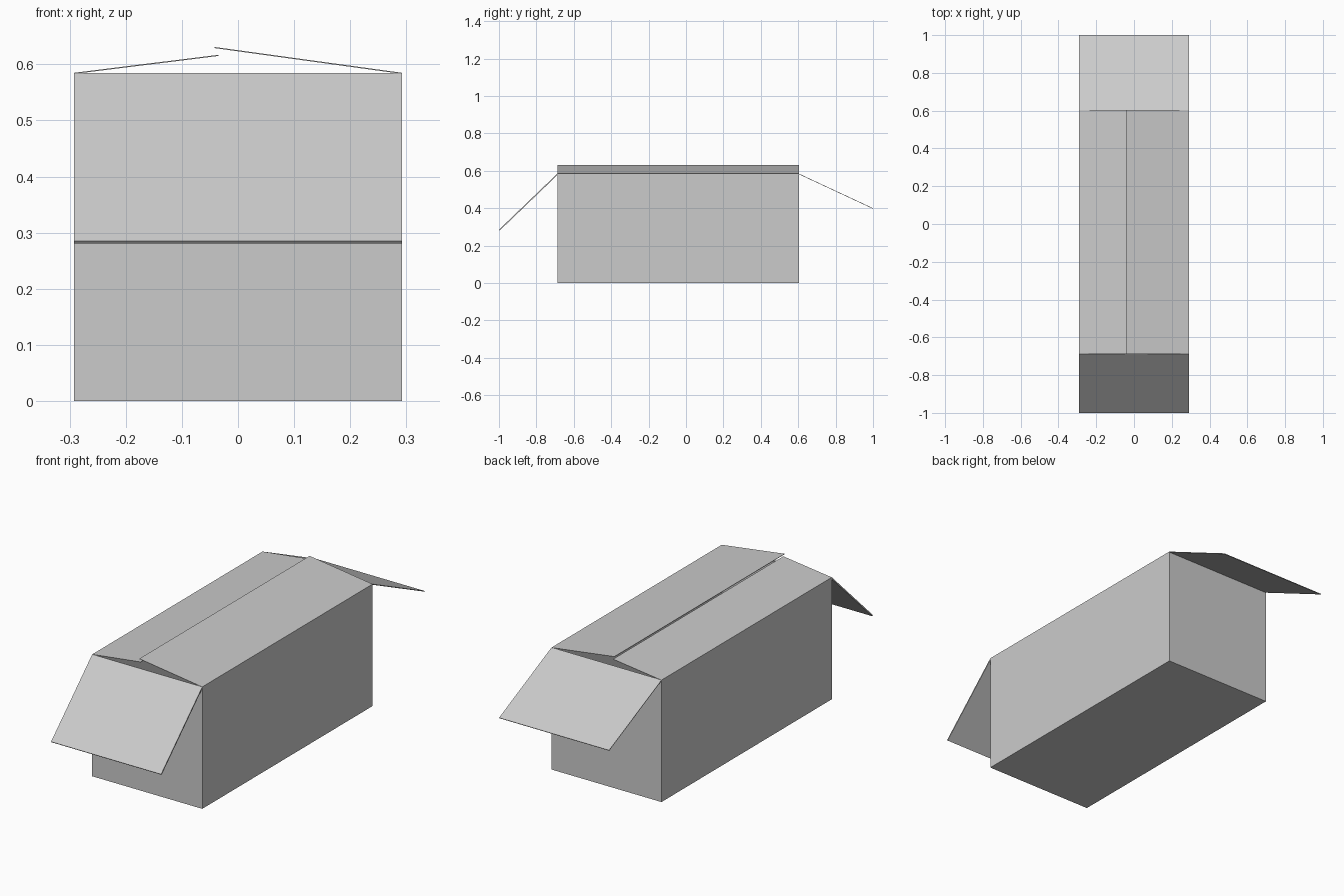
import bpy

cube = bpy.data.objects.get("Cube")
if cube:
    bpy.data.objects.remove(cube, do_unlink=True)

W, FRONT, BACK, H = 0.292, -0.688, 0.603, 0.585

card = bpy.data.materials.new("grey_card")
card.use_nodes = True
grey = (0.6, 0.6, 0.6, 1)
card.diffuse_color = grey
card.node_tree.nodes["Principled BSDF"].inputs["Base Color"].default_value = grey


def sheet(name, verts, faces, thickness=0.003):
    """Thin card panel, thickened inwards."""
    mesh = bpy.data.meshes.new(name)
    mesh.from_pydata(verts, [], faces)
    mesh.materials.append(card)
    obj = bpy.data.objects.new(name, mesh)
    bpy.context.collection.objects.link(obj)
    mod = obj.modifiers.new("card_thickness", 'SOLIDIFY')
    mod.thickness = thickness
    mod.offset = -1
    return obj


# Open-topped body: floor and four walls
ring = [(-W, FRONT), (W, FRONT), (W, BACK), (-W, BACK)]
verts = [(x, y, z) for z in (0, H) for x, y in ring]
walls = [(i, (i + 1) % 4, (i + 1) % 4 + 4, i + 4) for i in range(4)]
sheet("box_body", verts, [(3, 2, 1, 0)] + walls)

# End flaps folded outwards
sheet("front_flap", [(-W, FRONT, H), (-W, -1, 0.285), (W, -1, 0.285), (W, FRONT, H)],
      [(0, 1, 2, 3)], 0.006)
sheet("back_flap", [(-W, BACK, H), (W, BACK, H), (W, 1, 0.4), (-W, 1, 0.4)],
      [(0, 1, 2, 3)])

# Long top flaps, raised and nearly meeting in the middle
sheet("right_top_flap", [(-W, FRONT, H), (-0.035, FRONT, 0.617),
                         (-0.035, BACK, 0.617), (-W, BACK, H)], [(0, 1, 2, 3)], 0.002)
sheet("left_top_flap", [(-0.042, FRONT, 0.631), (W, FRONT, H),
                        (W, BACK, H), (-0.042, BACK, 0.631)], [(0, 1, 2, 3)], 0.002)
